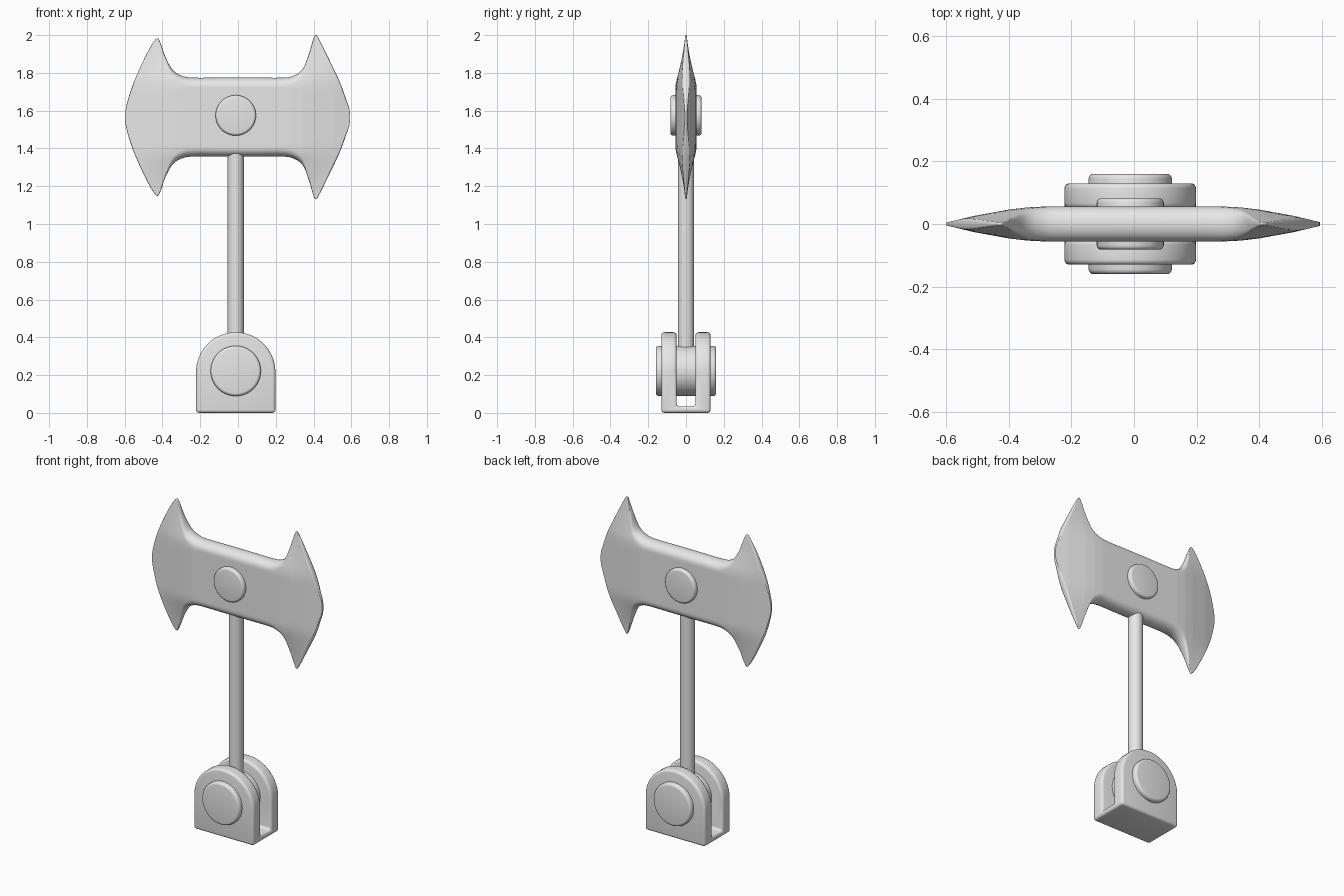
import bpy, bmesh, math
from mathutils import Matrix, Vector

if "Cube" in bpy.data.objects:
    bpy.data.objects.remove(bpy.data.objects["Cube"])

AXIS_X = -0.012      # centre line of handle, pommel and pins
HEAD_Z = 1.566       # mid height of the axe head

grey = bpy.data.materials.new("plain grey")
grey.use_nodes = True
grey.diffuse_color = (0.8, 0.8, 0.8, 1)
for node in grey.node_tree.nodes:
    if node.type == 'BSDF_PRINCIPLED':
        node.inputs["Base Color"].default_value = (0.8, 0.8, 0.8, 1)


def make_object(name, bm):
    bmesh.ops.recalc_face_normals(bm, faces=bm.faces[:])
    mesh = bpy.data.meshes.new(name)
    bm.to_mesh(mesh)
    bm.free()
    obj = bpy.data.objects.new(name, mesh)
    bpy.context.collection.objects.link(obj)
    mesh.materials.append(grey)
    return obj


def activate(obj):
    for other in bpy.context.selected_objects:
        other.select_set(False)
    obj.select_set(True)
    bpy.context.view_layer.objects.active = obj


def smooth(obj, degrees=40):
    activate(obj)
    bpy.ops.object.shade_smooth_by_angle(angle=math.radians(degrees))


def cylinder(name, radius, length, centre, along_y=True, bevel=0.0):
    bm = bmesh.new()
    turn = Matrix.Rotation(math.pi / 2, 4, 'X') if along_y else Matrix()
    bmesh.ops.create_cone(bm, cap_ends=True, segments=64, radius1=radius, radius2=radius,
                          depth=length, matrix=Matrix.Translation(centre) @ turn)
    if bevel:
        rims = [e for e in bm.edges if e.calc_face_angle(0) > 1]
        bmesh.ops.bevel(bm, geom=rims, offset=bevel, segments=4, profile=0.5, affect='EDGES')
    smooth(make_object(name, bm))


def lookup(table, value):
    """Smooth interpolation between (position, value) pairs."""
    if value <= table[0][0]:
        return table[0][1]
    for (a, va), (b, vb) in zip(table, table[1:]):
        if value <= b:
            return va + (vb - va) * (value - a) / (b - a)
    return table[-1][1]


def spline(points, steps):
    """Catmull-Rom curve, mirrored past both ends so that the tips are round."""
    pts = [Vector(p) for p in points]
    pts = [Vector((pts[1].x, -pts[1].y))] + pts + [Vector((pts[-2].x, -pts[-2].y))]
    out = []
    for a, b, c, d in zip(pts, pts[1:], pts[2:], pts[3:]):
        for i in range(steps):
            t = i / steps
            out.append(0.5 * (2 * b + (c - a) * t + (2 * a - 5 * b + 4 * c - d) * t ** 2
                              + (3 * b - a - 3 * c + d) * t ** 3))
    return out + [pts[-2]]


# Axe head: half height along x, lofted into lens-shaped sections
outline = [(-.598, 0), (-.59, .064), (-.558, .169), (-.505, .291), (-.458, .381), (-.428, .417),
           (-.41, .392), (-.384, .318), (-.347, .252), (-.3, .22), (-.24, .209), (-.1, .209),
           (.1, .209), (.235, .209), (.295, .22), (.345, .258), (.378, .344), (.398, .412),
           (.412, .434), (.431, .409), (.479, .312), (.537, .191), (.574, .09),
           (.589, .046), (.593, 0)]
thick_by_x = [(.28, .056), (.34, .053), (.4, .046), (.51, .026), (.56, .014), (.598, .005)]
thick_by_height = [(.16, 1), (.2, .92), (.25, .7), (.33, .38), (.39, .19), (.434, .08)]


def half_thickness(x, dz, h):
    w = lookup(thick_by_x, abs(x)) * lookup(thick_by_height, abs(dz))
    inset = min(max(h - abs(dz), 0) / (0.75 * w), 1)
    return w * math.sqrt(max(0, 1 - (1 - inset) ** 2))


def axe_head():
    bm = bmesh.new()
    n = 36
    rings = []
    for x, h in spline(outline, 5):
        ring = []
        for i in range(2 * n):
            angle = math.pi * i / n
            dz = -math.cos(angle) * h
            side = -1 if i <= n else 1
            ring.append(bm.verts.new((x, side * half_thickness(x, dz, h), HEAD_Z + dz)))
        rings.append(ring)
    for a, b in zip(rings, rings[1:]):
        for i in range(2 * n):
            j = (i + 1) % (2 * n)
            bm.faces.new((a[i], a[j], b[j], b[i]))
    bmesh.ops.remove_doubles(bm, verts=bm.verts[:], dist=1e-5)
    smooth(make_object("axe_head", bm), 60)


# Pommel: arched block with a slot cut through it from side to side
def pommel():
    r, depth, floor, slot = 0.21, 0.13, 0.035, 0.05
    bm = bmesh.new()
    profile = [(r, 0)] + [(r * math.cos(math.pi * i / 32), 0.217 + r * math.sin(math.pi * i / 32))
                          for i in range(33)] + [(-r, 0)]
    face = bm.faces.new([bm.verts.new((AXIS_X + x, -depth, z)) for x, z in profile])
    grown = bmesh.ops.extrude_face_region(bm, geom=[face])["geom"]
    bmesh.ops.translate(bm, vec=(0, 2 * depth, 0),
                        verts=[v for v in grown if isinstance(v, bmesh.types.BMVert)])
    block = make_object("pommel_fork", bm)

    bm = bmesh.new()
    bmesh.ops.create_cube(bm, size=1, matrix=Matrix.Translation((AXIS_X, 0, floor + 0.5))
                          @ Matrix.Diagonal((1, 2 * slot, 1, 1)))
    cutter = make_object("slot_cutter", bm)
    cutter.hide_render = True

    cut = block.modifiers.new("slot", 'BOOLEAN')
    cut.operation = 'DIFFERENCE'
    cut.object = cutter
    soft = block.modifiers.new("soft edges", 'BEVEL')
    soft.width = 0.016
    soft.segments = 4
    soft.limit_method = 'ANGLE'
    soft.angle_limit = math.radians(40)
    activate(block)
    for name in ("slot", "soft edges"):
        bpy.ops.object.modifier_apply(modifier=name)
    bpy.data.objects.remove(cutter)
    smooth(block)


axe_head()
pommel()
cylinder("head_pin", 0.107, 0.164, (AXIS_X, 0, 1.575), bevel=0.014)
cylinder("pommel_pin", 0.133, 0.32, (AXIS_X, 0, 0.222), bevel=0.016)
cylinder("handle", 0.043, 1.2, (AXIS_X, 0, 0.88), along_y=False)
